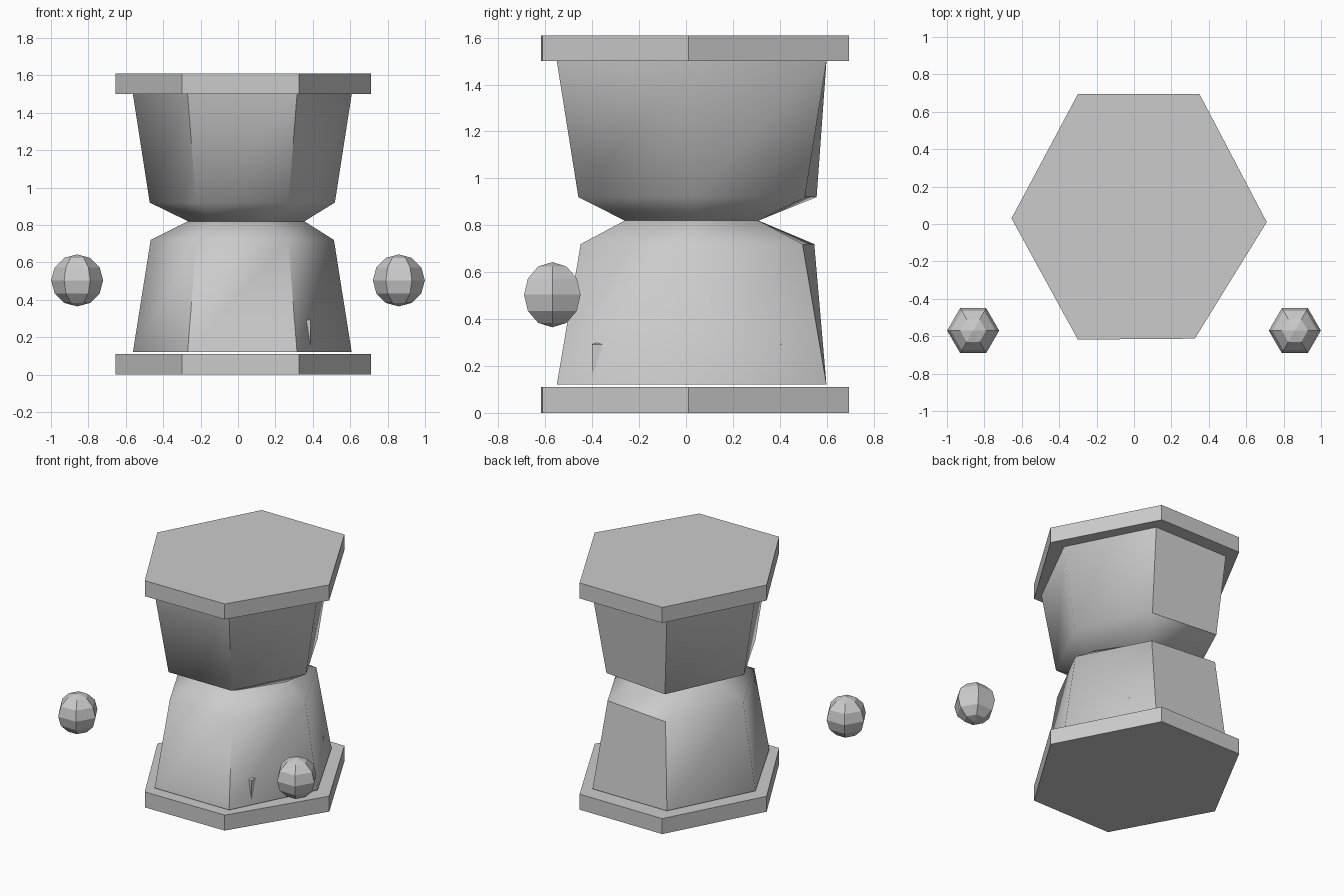
import bpy, bmesh, math

if "Cube" in bpy.data.objects:
    bpy.data.objects.remove(bpy.data.objects["Cube"])


def hexagon(cx, cy, rx, ry, z):
    """Six-sided ring with corners on the x axis and flats at +-ry."""
    return [(cx + kx * rx, cy + ky * ry, z) for kx, ky in
            ((1, 0), (.5, 1), (-.5, 1), (-1, 0), (-.5, -1), (.5, -1))]


def loft(name, rings):
    """Skin a stack of rings (a one-point ring is a tip) and cap open ends."""
    bm = bmesh.new()
    loops = [[bm.verts.new(p) for p in r] for r in rings]
    for a, b in zip(loops, loops[1:]):
        n = max(len(a), len(b))
        for i in range(n):
            j = (i + 1) % n
            if len(a) == 1:
                bm.faces.new((a[0], b[j], b[i]))
            elif len(b) == 1:
                bm.faces.new((a[i], a[j], b[0]))
            else:
                bm.faces.new((a[i], a[j], b[j], b[i]))
    for end in (loops[0], loops[-1]):
        if len(end) > 1:
            bm.faces.new(end)
    bmesh.ops.recalc_face_normals(bm, faces=bm.faces)
    me = bpy.data.meshes.new(name)
    bm.to_mesh(me)
    bm.free()
    ob = bpy.data.objects.new(name, me)
    bpy.context.collection.objects.link(ob)
    return ob


# end plates, slightly irregular hexagons
plate = [(.71, .01), (.35, .695), (-.30, .695), (-.655, .03), (-.30, -.618), (.325, -.613)]
for name, z in (("base_plate", 0), ("top_plate", 1.5)):
    loft(name, [[(x, y, z + h) for x, y in plate] for h in (0, .11)])

# pinched hourglass body: (z, half width, half depth)
profile = [(.12, .585, .575), (.72, .49, .473), (.82, .29, .285), (.92, .495, .483), (1.5, .585, .575)]
rings = [hexagon(.023, .024, rx, ry, z) for z, rx, ry in profile]
rings[2][0] = (.355, .024, .82)           # waist corner pulled outwards
for k in (1, 3):                          # back left shoulder pulled outwards
    x, y, z = rings[k][2]
    rings[k][2] = (x, y + .05, z)
body = loft("glass_body", rings)
body.select_set(True)
bpy.context.view_layer.objects.active = body
bpy.ops.object.shade_smooth_by_angle(angle=math.radians(56))

# sand heap inside, its corners just break through the glass
square = [(.388, -.40), (.388, .41), (-.31, .41), (-.31, -.40)]
loft("sand_heap", [[(x, y, z) for x, y in square] for z in (.13, .292)] + [[(.03, 0, .46)]])

# two faceted balls in front, left and right
for name, x in (("ball_left", -.86), ("ball_right", .86)):
    rings = [[(x, -.57, .365)]]
    for i in range(1, 6):
        a = math.pi * i / 6
        r = .139 * math.sin(a)
        rings.append(hexagon(x, -.57, r, r * math.sqrt(.75), .504 - .139 * math.cos(a)))
    rings.append([(x, -.57, .643)])
    loft(name, rings)
